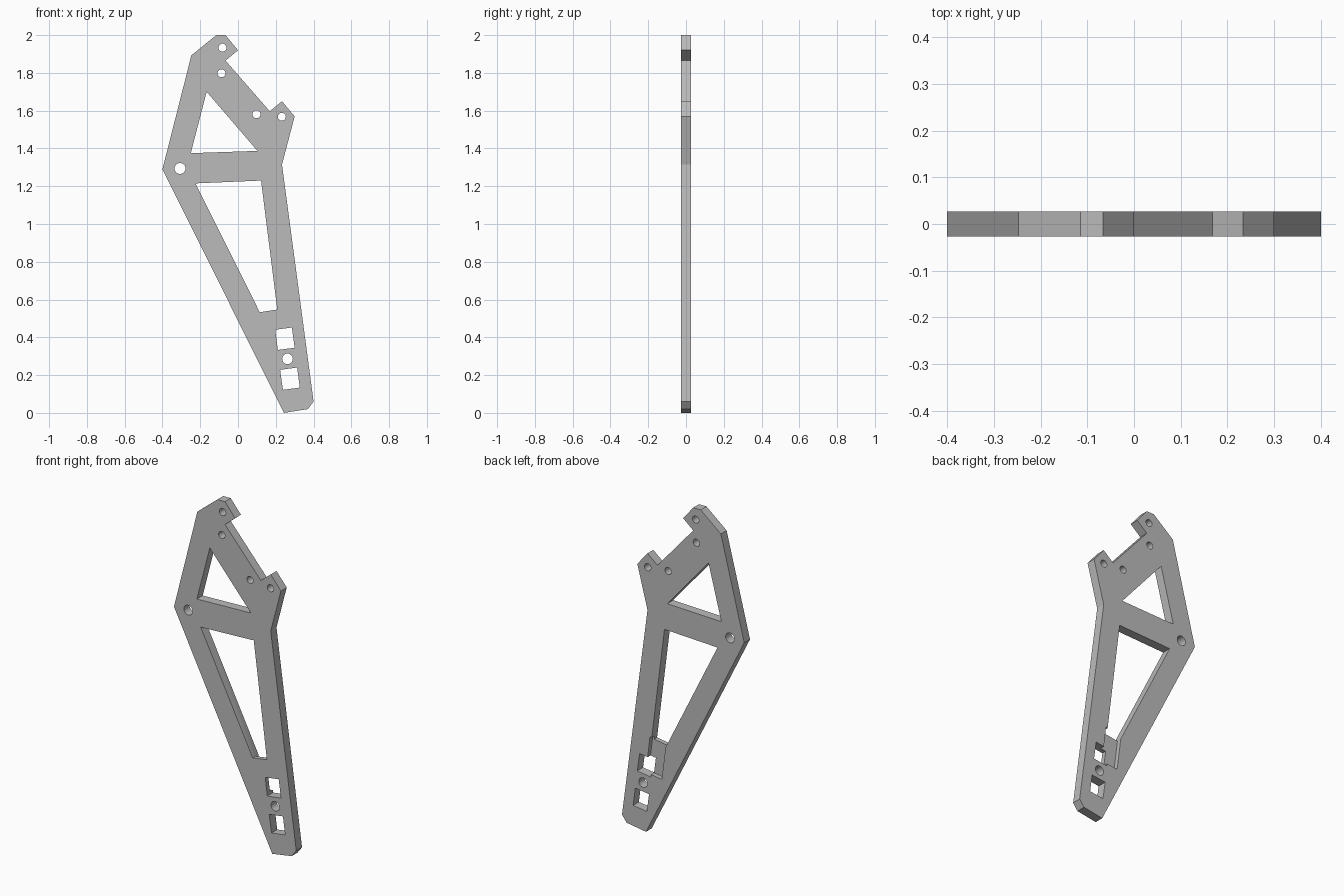
import bpy, bmesh
from math import cos, sin, tau, radians

cube = bpy.data.objects.get("Cube")
if cube:
    bpy.data.objects.remove(cube, do_unlink=True)

HALF = 0.027  # half the plate thickness

grey = bpy.data.materials.new("plate_grey")
grey.use_nodes = True
grey.diffuse_color = (0.5, 0.5, 0.5, 1)
grey.node_tree.nodes["Principled BSDF"].inputs["Base Color"].default_value = (0.5, 0.5, 0.5, 1)


def prism(name, points, y0, y1):
    """Extrude an x-z outline from y0 to y1."""
    bm = bmesh.new()
    face = bm.faces.new([bm.verts.new((x, y0, z)) for x, z in points])
    ext = bmesh.ops.extrude_face_region(bm, geom=[face])["geom"]
    verts = [g for g in ext if isinstance(g, bmesh.types.BMVert)]
    bmesh.ops.translate(bm, verts=verts, vec=(0, y1 - y0, 0))
    bmesh.ops.recalc_face_normals(bm, faces=bm.faces)
    mesh = bpy.data.meshes.new(name)
    bm.to_mesh(mesh)
    bm.free()
    mesh.materials.append(grey)
    obj = bpy.data.objects.new(name, mesh)
    bpy.context.collection.objects.link(obj)
    return obj


def cut(target, points, y0=-0.1, y1=0.1):
    """Cut an x-z outline out of the target and discard the cutter."""
    cutter = prism("cutter", points, y0, y1)
    cutter.hide_render = True
    mod = target.modifiers.new("cut", 'BOOLEAN')
    mod.operation = 'DIFFERENCE'
    mod.solver = 'EXACT'
    mod.object = cutter
    bpy.context.view_layer.update()
    graph = bpy.context.evaluated_depsgraph_get()
    mesh = bpy.data.meshes.new_from_object(target.evaluated_get(graph))
    target.modifiers.clear()
    target.data = mesh
    bpy.data.objects.remove(cutter, do_unlink=True)


def circle(x, z, r, n=24):
    return [(x + r * cos(tau * i / n), z + r * sin(tau * i / n)) for i in range(n)]


# Plate outline with two hooked lugs along the upper edge
plate = prism("side_plate", [
    (-0.115, 2.0), (-0.066, 2.0), (0, 1.92), (-0.066, 1.865), (0.168, 1.597),
    (0.233, 1.65), (0.3, 1.57), (0.233, 1.315), (0.4, 0.06), (0.37, 0.02),
    (0.243, 0), (-0.4, 1.29), (-0.247, 1.893)], -HALF, HALF)

# Lightening windows
cut(plate, [(-0.166, 1.70), (0.103, 1.387), (-0.25, 1.375)])
cut(plate, [(-0.225, 1.215), (0.122, 1.23), (0.208, 0.547), (0.115, 0.533)])

# Square slots in the foot
cut(plate, [(0.197, 0.44), (0.285, 0.452), (0.3, 0.345), (0.211, 0.333)])
cut(plate, [(0.223, 0.228), (0.313, 0.24), (0.327, 0.134), (0.238, 0.122)])

# Shallow channel on the back, joining the window to the upper slot
cut(plate, [(0.112, 0.555), (0.217, 0.569), (0.235, 0.42), (0.225, 0.35), (0.14, 0.338)], 0, 0.1)

# Bolt holes
for x, z, r in [(-0.307, 1.294, 0.029), (0.262, 0.286, 0.028), (-0.082, 1.934, 0.021),
                (-0.087, 1.798, 0.021), (0.098, 1.581, 0.021), (0.232, 1.568, 0.021)]:
    cut(plate, circle(x, z, r))

# Smooth hole walls, crisp plate edges
bpy.ops.object.select_all(action='DESELECT')
plate.select_set(True)
bpy.context.view_layer.objects.active = plate
bpy.ops.object.shade_smooth_by_angle(angle=radians(20))
